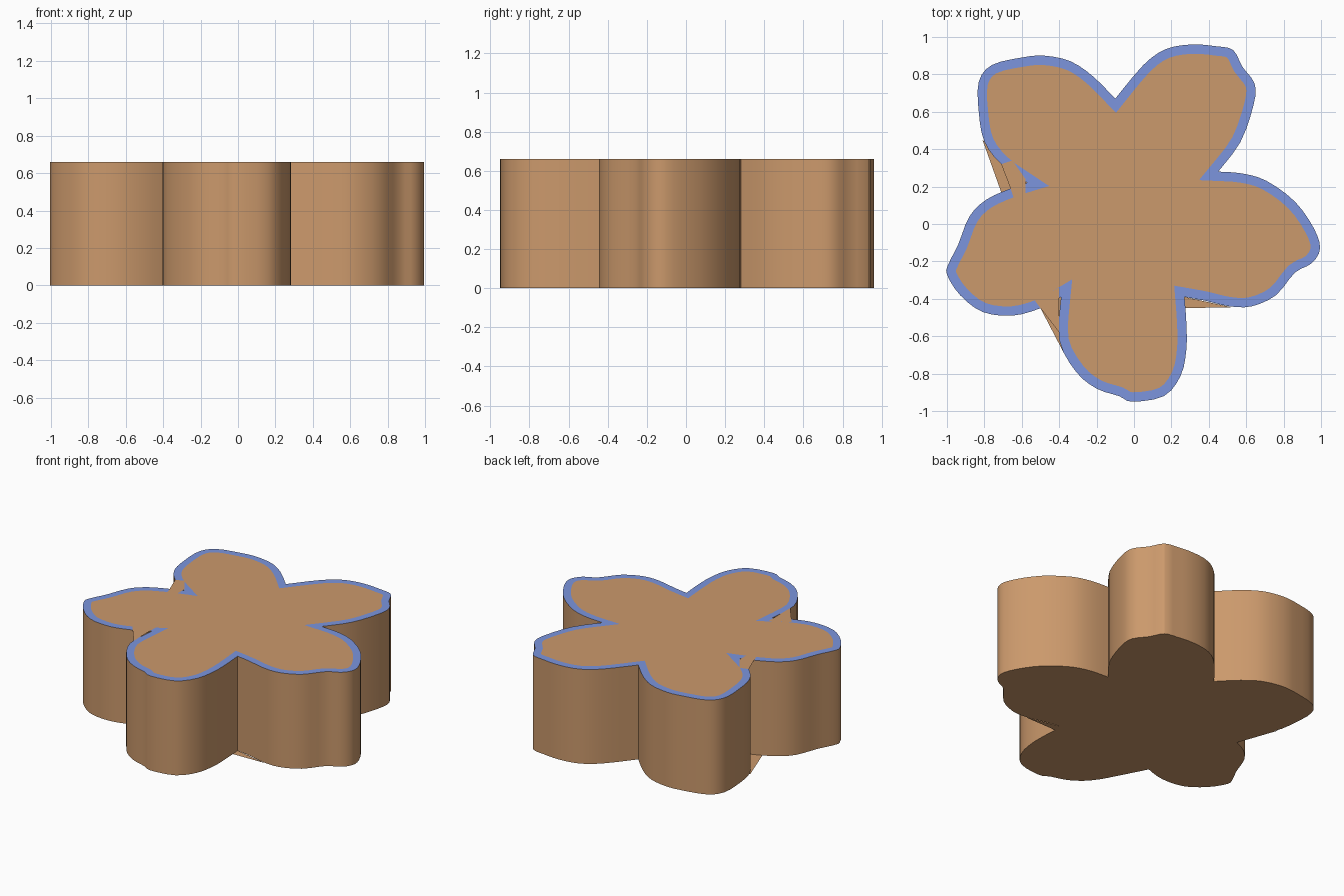
import bpy, bmesh
from mathutils import Vector

if "Cube" in bpy.data.objects:
    bpy.data.objects.remove(bpy.data.objects["Cube"])

H = 0.66      # height of the block
RIM = 0.05    # width of the coloured border


def material(name, rgb):
    m = bpy.data.materials.new(name)
    m.diffuse_color = (*rgb, 1)
    m.use_nodes = True
    m.node_tree.nodes["Principled BSDF"].inputs["Base Color"].default_value = m.diffuse_color
    return m


BROWN = material("biscuit", (0.60, 0.32, 0.15))
BLUE = material("icing", (0.20, 0.30, 0.73))

# Petal outlines, clockwise, each running from one notch to the next
NOTCHES = [(-0.10, 0.67), (0.45, 0.28), (0.27, -0.39), (-0.39, -0.39), (-0.57, 0.22)]
PETALS = [
    [(0.05, 0.85), (0.17, 0.935), (0.31, 0.96), (0.44, 0.95), (0.53, 0.93), (0.58, 0.84),
     (0.645, 0.75), (0.64, 0.64), (0.57, 0.44)],
    [(0.58, 0.27), (0.71, 0.23), (0.86, 0.12), (0.96, -0.02), (0.995, -0.13), (0.95, -0.21),
     (0.86, -0.26), (0.76, -0.38), (0.63, -0.44), (0.51, -0.44), (0.38, -0.41)],
    [(0.28, -0.53), (0.28, -0.67), (0.25, -0.81), (0.16, -0.92), (-0.01, -0.95),
     (-0.08, -0.92), (-0.20, -0.88), (-0.31, -0.79), (-0.40, -0.62)],
    [(-0.50, -0.45), (-0.65, -0.49), (-0.81, -0.47), (-0.93, -0.38), (-1.0, -0.27),
     (-0.99, -0.21), (-0.94, -0.11), (-0.88, 0.04), (-0.79, 0.13), (-0.66, 0.19)],
    [(-0.71, 0.32), (-0.80, 0.44), (-0.83, 0.60), (-0.83, 0.76), (-0.76, 0.85),
     (-0.60, 0.89), (-0.48, 0.90), (-0.34, 0.87), (-0.22, 0.79)],
]


def spline(pts, steps=3):
    """Open smooth curve through pts, without the last point."""
    p = [Vector(q) for q in pts]
    p = [p[0]] + p + [p[-1]]
    out = []
    for a, b, c, d in zip(p, p[1:], p[2:], p[3:]):
        for i in range(steps):
            t = i / steps
            out.append(0.5 * (2 * b + (c - a) * t + (2 * a - 5 * b + 4 * c - d) * t * t
                              + (3 * b - a - 3 * c + d) * t ** 3))
    return out


def inset(pts, width, limit=0.13):
    """Offset a clockwise loop inwards with a limited mitre."""
    out = []
    n = len(pts)
    for i, p in enumerate(pts):
        d1 = (p - pts[i - 1]).normalized()
        d2 = (pts[(i + 1) % n] - p).normalized()
        n1, n2 = Vector((d1.y, -d1.x)), Vector((d2.y, -d2.x))
        m = (n1 + n2).normalized()
        out.append(p + m * min(width / max(m.dot(n1), 0.1), limit))
    return out


def finish(bm, name, mats):
    me = bpy.data.meshes.new(name)
    bm.to_mesh(me)
    bm.free()
    for m in mats:
        me.materials.append(m)
    ob = bpy.data.objects.new(name, me)
    bpy.context.collection.objects.link(ob)
    return ob


# Flower block: floor, walls, blue border and brown top
outline = []
for i, petal in enumerate(PETALS):
    outline += spline([NOTCHES[i]] + petal + [NOTCHES[(i + 1) % 5]])
inner = inset(outline, RIM)

bm = bmesh.new()
low = [bm.verts.new((p.x, p.y, 0)) for p in outline]
top = [bm.verts.new((p.x, p.y, H)) for p in outline]
mid = [bm.verts.new((p.x, p.y, H)) for p in inner]
n = len(outline)
for i in range(n):
    j = (i + 1) % n
    bm.faces.new((low[i], low[j], top[j], top[i]))
    bm.faces.new((top[i], top[j], mid[j], mid[i])).material_index = 1
bm.faces.new(low)
bm.faces.new(mid[::-1])
bmesh.ops.recalc_face_normals(bm, faces=bm.faces)
flower = finish(bm, "flower_block", [BROWN, BLUE])
bpy.context.view_layer.objects.active = flower
flower.select_set(True)
bpy.ops.object.shade_smooth_by_angle(angle=0.45)


def webs(name, polys, z, up):
    """Flat sheets bridging the notches."""
    bm = bmesh.new()
    for poly in polys:
        f = bm.faces.new([bm.verts.new((x, y, z)) for x, y in poly])
        f.normal_update()
        if (f.normal.z > 0) != up:
            f.normal_flip()
    finish(bm, name, [BROWN])


# Top webs across the two deep left notches
webs("top_webs", [
    [(-0.53, -0.41), (-0.50, -0.45), (-0.40, -0.58), (-0.40, -0.34)],
    [(-0.66, 0.19), (-0.71, 0.32), (-0.65, 0.34), (-0.58, 0.24), (-0.58, 0.14), (-0.64, 0.13)],
], H + 0.001, True)

# Floor webs in three notches
webs("floor_webs", [
    [(-0.81, 0.45), (-0.71, 0.17), (-0.57, 0.22)],
    [(-0.50, -0.45), (-0.38, -0.68), (-0.39, -0.39)],
    [(0.27, -0.45), (0.52, -0.445), (0.27, -0.39)],
], 0, False)
